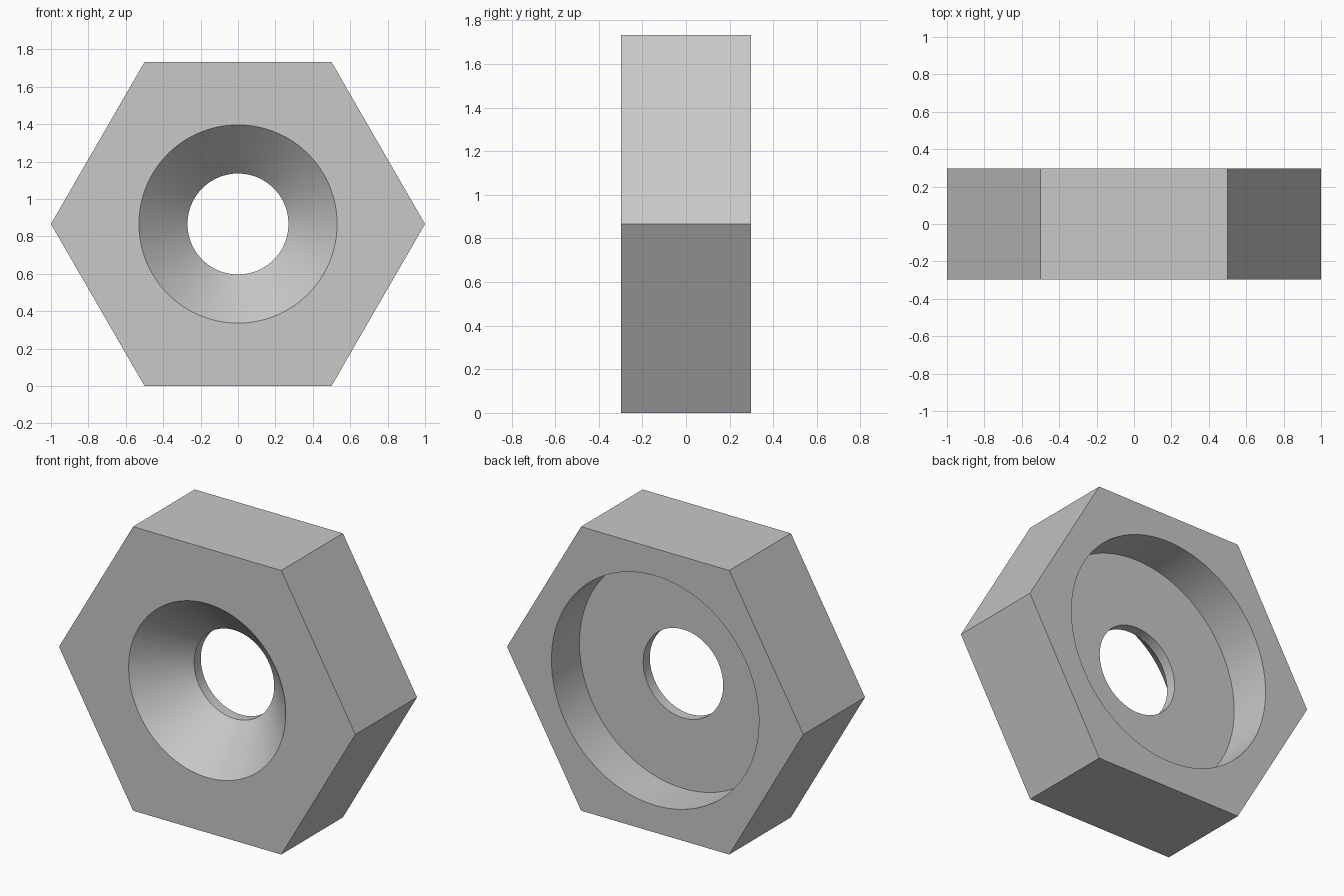
import bpy
import bmesh
import math

default = bpy.data.objects.get("Cube")
if default:
    bpy.data.objects.remove(default, do_unlink=True)

HALF = 0.297                  # half thickness
MID = math.sqrt(3) / 2        # height of the bore axis
BORE, SINK, RECESS = 0.27, 0.53, 0.70

grey = bpy.data.materials.new("light grey")
grey.use_nodes = True
colour = (0.58, 0.58, 0.58, 1)
grey.diffuse_color = colour
grey.node_tree.nodes["Principled BSDF"].inputs["Base Color"].default_value = colour


def turned(name, profile, sides):
    """Closed solid turned about the y axis from (radius, y) points."""
    bm = bmesh.new()
    rings = []
    for r, y in profile:
        angles = [2 * math.pi * i / sides for i in range(sides)]
        rings.append([bm.verts.new((r * math.cos(a), y, MID + r * math.sin(a))) for a in angles])
    for a, b in zip(rings, rings[1:]):
        for i in range(sides):
            j = (i + 1) % sides
            bm.faces.new((a[i], a[j], b[j], b[i]))
    bm.faces.new(rings[0])
    bm.faces.new(rings[-1])
    bmesh.ops.recalc_face_normals(bm, faces=bm.faces)
    mesh = bpy.data.meshes.new(name)
    bm.to_mesh(mesh)
    bm.free()
    mesh.materials.append(grey)
    obj = bpy.data.objects.new(name, mesh)
    bpy.context.collection.objects.link(obj)
    return obj


# Hexagonal body
body = turned("hex_body", [(1, -HALF), (1, HALF)], 6)

# Cutter: front countersink, straight bore, wide round recess in the back
over = 0.1
sink_end = -HALF + SINK - BORE
floor = 0.027
cutter = turned("bore_cutter", [
    (SINK + over, -HALF - over),
    (BORE, sink_end),
    (BORE, floor),
    (RECESS, floor),
    (RECESS, HALF + over),
], 96)
cutter.hide_render = True

cut = body.modifiers.new("bore", "BOOLEAN")
cut.operation = "DIFFERENCE"
cut.solver = "EXACT"
cut.object = cutter

# Apply the cut, drop the cutter and smooth the round walls
bpy.ops.object.select_all(action="DESELECT")
body.select_set(True)
bpy.context.view_layer.objects.active = body
bpy.ops.object.modifier_apply(modifier=cut.name)
bpy.data.objects.remove(cutter, do_unlink=True)
bpy.ops.object.shade_smooth_by_angle(angle=math.radians(30))
